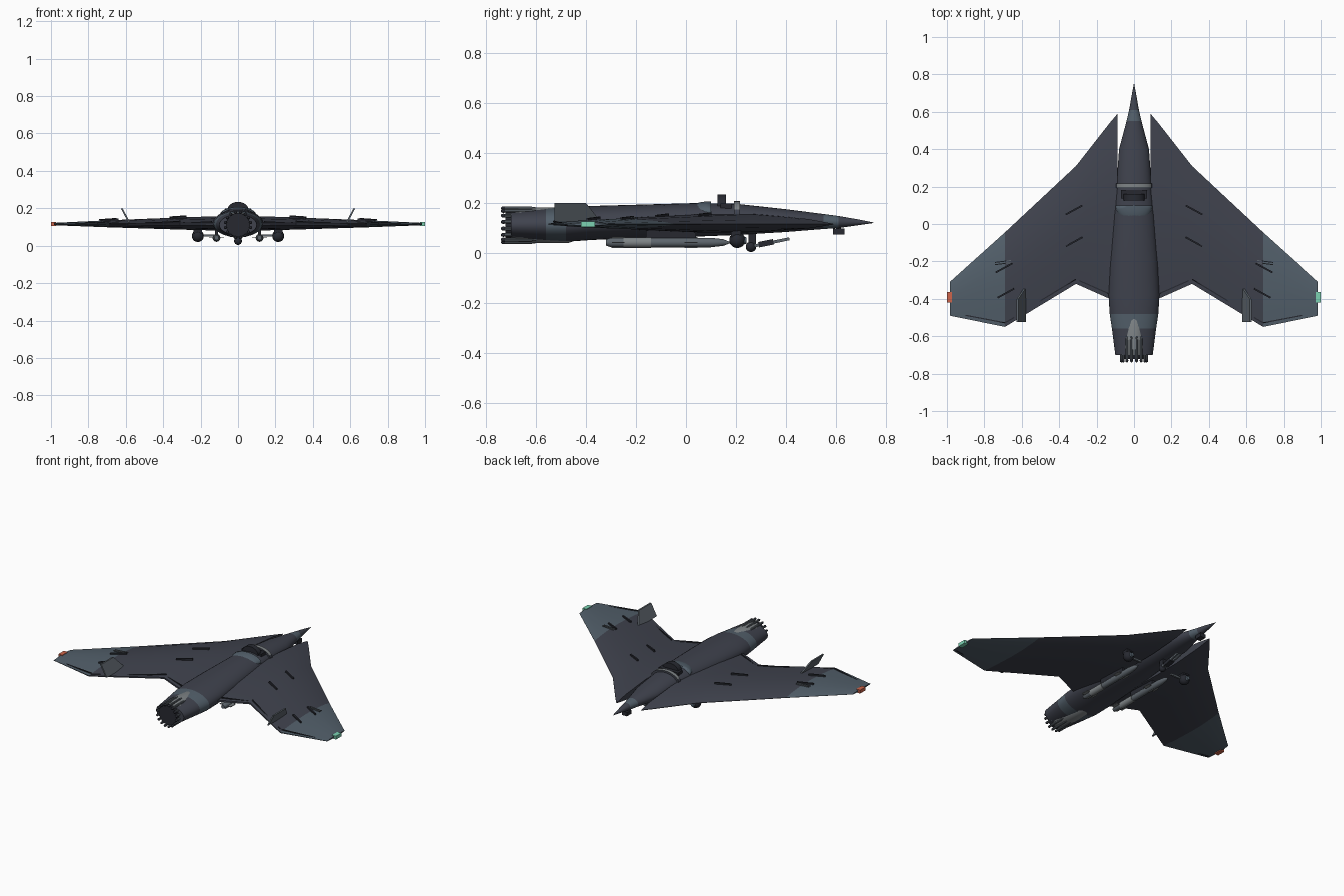
import bpy, bmesh, math
from mathutils import Vector, Matrix

if "Cube" in bpy.data.objects:
    bpy.data.objects.remove(bpy.data.objects["Cube"])


def make_material(name, rgb):
    m = bpy.data.materials.new(name)
    m.use_nodes = True
    m.diffuse_color = (*rgb, 1)
    bsdf = next(n for n in m.node_tree.nodes if n.type == 'BSDF_PRINCIPLED')
    bsdf.inputs["Base Color"].default_value = (*rgb, 1)
    return m


charcoal = make_material("charcoal", (.05, .055, .075))
slate = make_material("slate", (.085, .115, .145))
dark = make_material("dark metal", (.02, .022, .03))
steel = make_material("pale steel", (.21, .23, .24))
gunmetal = make_material("gunmetal", (.11, .13, .15))
red = make_material("red light", (.62, .13, .07))
green = make_material("green light", (.2, .65, .45))


def finish(name, bm, mats, smooth=False):
    bmesh.ops.recalc_face_normals(bm, faces=bm.faces)
    me = bpy.data.meshes.new(name)
    bm.to_mesh(me)
    bm.free()
    for m in mats:
        me.materials.append(m)
    ob = bpy.data.objects.new(name, me)
    bpy.context.collection.objects.link(ob)
    if smooth:
        bpy.ops.object.select_all(action='DESELECT')
        ob.select_set(True)
        bpy.context.view_layer.objects.active = ob
        bpy.ops.object.shade_smooth_by_angle(angle=math.radians(40))
    return ob


def loft(bm, rings):
    """Skin a list of closed rings and cap both ends."""
    loops = [[bm.verts.new(p) for p in r] for r in rings]
    n = len(loops[0])
    for a, b in zip(loops, loops[1:]):
        for i in range(n):
            j = (i + 1) % n
            bm.faces.new((a[i], a[j], b[j], b[i]))
    bm.faces.new(loops[0])
    bm.faces.new(loops[-1])


def ellipse(y, w, low, high, x=0, n=32):
    c, h = (low + high) / 2, (high - low) / 2
    return [(x + w * math.cos(2 * math.pi * i / n), y, c + h * math.sin(2 * math.pi * i / n))
            for i in range(n)]


def lathe(name, x, z, profile, mat, n=16):
    """Round body along y from (y, radius) pairs."""
    bm = bmesh.new()
    loft(bm, [ellipse(y, r, z - r, z + r, x, n) for y, r in profile])
    return finish(name, bm, [mat], True)


def box(name, centre, size, mat, rot=(0, 0, 0)):
    bm = bmesh.new()
    bmesh.ops.create_cube(bm, size=1)
    bmesh.ops.scale(bm, vec=size, verts=bm.verts)
    ob = finish(name, bm, [mat])
    ob.location, ob.rotation_euler = centre, rot
    return ob


def ball(name, centre, radii, mat):
    bm = bmesh.new()
    bmesh.ops.create_uvsphere(bm, u_segments=24, v_segments=14, radius=1)
    bmesh.ops.scale(bm, vec=radii, verts=bm.verts)
    bmesh.ops.translate(bm, vec=centre, verts=bm.verts)
    return finish(name, bm, [mat], True)


def lerp_table(table, x):
    for a, b in zip(table, table[1:]):
        if x <= b[0]:
            t = (x - a[0]) / (b[0] - a[0])
            return [p + t * (q - p) for p, q in zip(a, b)]
    return list(table[-1])


# Fuselage: y, half width, bottom, top
sections = [(.75, .001, .12, .122), (.68, .014, .11, .136), (.61, .026, .1, .148),
            (.55, .04, .096, .156), (.4, .08, .084, .175), (.2, .094, .072, .197),
            (.05, .11, .066, .2), (-.2, .128, .06, .193), (-.38, .136, .052, .188),
            (-.48, .13, .045, .184), (-.56, .118, .048, .178), (-.7, .1, .057, .166)]
bm = bmesh.new()
loft(bm, [ellipse(*s) for s in sections])
for f in bm.faces:
    y = f.calc_center_median().y
    f.material_index = 1 if -.56 < y < -.48 or .55 < y < .61 else 0
finish("fuselage", bm, [charcoal, slate], True)

# Wing: x, leading edge y, trailing edge y, half thickness
stations = [(.088, .59, -.42, .042), (.13, .54, -.4, .042), (.31, .31, -.32, .036),
            (.69, -.045, -.55, .021), (.985, -.31, -.49, .007)]
foil = [(0, .04), (.1, .5), (.3, .95), (.5, 1), (.75, .7), (1, .15)]
WING_Z = .115


def wing_top(x, y):
    _, le, te, h = lerp_table(stations, x)
    return WING_Z + h * lerp_table(foil, (le - y) / (le - te))[1]


for side, s in (("left", 1), ("right", -1)):
    bm = bmesh.new()
    rings = []
    for x, le, te, h in stations:
        top = [(s * x, le + (te - le) * u, WING_Z + h * v) for u, v in foil]
        low = [(s * x, le + (te - le) * u, WING_Z - h * v * .8) for u, v in reversed(foil)]
        rings.append(top + low)
    loft(bm, rings)
    for f in bm.faces:
        f.material_index = int(abs(f.calc_center_median().x) > .69)
    finish(side + "_wing", bm, [charcoal, slate], True)

    # Raised strakes on the wing
    for x, y in ((.32, .075), (.32, -.095), (.695, -.235), (.685, -.37)):
        box(side + "_strake", (s * x, y, wing_top(x, y) + .002), (.1, .009, .016), dark,
            (0, s * .06, -s * .5))
    for i in range(2):
        box(side + "_probe", (s * .7, -.2 - .012 * i, wing_top(.7, -.2) + .006),
            (.085, .005, .006), gunmetal, (0, 0, -s * .12))

    # Elevon hinge strips
    for (x0, y0), (x1, y1) in (((.31, -.295), (.59, -.465)), ((.14, -.37), (.31, -.295)),
                               ((.64, -.5), (.69, -.528)), ((.69, -.528), (.97, -.475))):
        mx, my = (x0 + x1) / 2, (y0 + y1) / 2
        box(side + "_elevon_hinge", (s * mx, my, wing_top(mx, my)),
            (math.hypot(x1 - x0, y1 - y0), .006, .006), dark,
            (0, s * .05, s * math.atan2(y1 - y0, x1 - x0)))

    # Canted fin
    bm = bmesh.new()
    outline = [(-.34, 0), (-.4, 1), (-.525, 1), (-.525, 0)]
    loft(bm, [[(s * (.582 + .04 * t + d), y, .125 + .075 * t) for y, t in outline]
              for d in (-.005, .005)])
    finish(side + "_fin", bm, [gunmetal])

    # Wing tip light
    box(side + "_tip_light", (s * .986, -.392, .115), (.028, .055, .022), green if s > 0 else red)

    # Slung missile, its bands, fins and pylon
    mx, mz = s * .115, .042
    lathe(side + "_missile", mx, mz, [(-.32, .012), (-.3, .019), (.1, .019), (.15, .013),
                                      (.175, .003)], gunmetal)
    lathe(side + "_missile_band", mx, mz, [(-.25, .021), (-.14, .021)], steel)
    for y in (-.27, .02):
        for a in (0, math.pi / 2):
            box(side + "_missile_fin", (mx, y, mz), (.08 if a == 0 else .044, .05, .004),
                steel, (0, a, 0))
    box(side + "_missile_pylon", (mx, -.06, .07), (.016, .2, .04), dark)

    # Sensor ball under the wing
    ball(side + "_sensor_ball", (s * .215, .205, .052), (.032, .032, .032), dark)
    lathe(side + "_sensor_lens", s * .215, .05, [(.23, .016), (.242, .012)], slate)
    box(side + "_sensor_mount", (s * .215, .2, .08), (.045, .04, .03), dark)
    box(side + "_sensor_arm", (s * .16, .2, .055), (.09, .012, .012), gunmetal)

# Canopy glass: a low dome cut flat at its front
glass = ball("canopy_glass", (0, .1, .165), (.097, .1, .042), slate)
bm = bmesh.new()
bm.from_mesh(glass.data)
cut = bmesh.ops.bisect_plane(bm, geom=bm.verts[:] + bm.edges[:] + bm.faces[:],
                             plane_co=(0, .1, 0), plane_no=(0, 1, 0), clear_outer=True)
bmesh.ops.holes_fill(bm, edges=[e for e in bm.edges if e.is_boundary])
bm.to_mesh(glass.data)
bm.free()

# Cockpit block and arched windscreen frame
bm = bmesh.new()
loft(bm, [ellipse(y, .056, .15, .234) for y in (.125, .16)])
finish("cockpit_arch", bm, [dark], True)
box("cockpit_slot", (0, .16, .186), (.14, .045, .024), dark)
bm = bmesh.new()
loft(bm, [ellipse(y, .097, .1, .207) for y in (.192, .216)])
for f in bm.faces:
    f.material_index = int(f.calc_center_median().z < .17)
finish("windscreen_frame", bm, [steel, charcoal], True)

# Nose sensor box and its stalk
box("nose_sensor", (0, .61, .086), (.036, .046, .025), dark)
box("nose_sensor_stalk", (0, .61, .102), (.012, .02, .02), dark)

# Belly gun: ball joint with a tilted barrel
ball("gun_ball", (0, .26, .025), (.021, .021, .021), dark)
box("gun_mount", (0, .265, .055), (.024, .03, .05), dark)
for dx in (-.01, .01):
    box("gun_barrel", (dx, .335, .041), (.011, .16, .012), gunmetal, (.2, 0, 0))
box("gun_sleeve", (0, .32, .039), (.032, .06, .022), dark, (.2, 0, 0))

# Engine nozzle with a recessed dark core
NZ = .111
lathe("nozzle", 0, NZ, [(-.44, .06), (-.47, .071), (-.66, .071), (-.7, .064)], steel, 32)
lathe("nozzle_core", 0, NZ, [(-.68, .055), (-.718, .055), (-.7181, .04), (-.7, .03)], dark, 32)
bm = bmesh.new()
loft(bm, [ellipse(y, .064, NZ - .064, NZ + .064) for y in (-.7, -.722)])
finish("nozzle_ring", bm, [dark], True)

# Ring of actuator rods with round ends
COUNT = 16
for i in range(COUNT):
    a = 2 * math.pi * (i + .5) / COUNT
    c, d = math.cos(a) * .069, NZ + math.sin(a) * .069
    lathe("nozzle_rod", c, d, [(-.6, .004), (-.62, .007), (-.725, .007)], gunmetal, 8)
    ball("nozzle_rod_end", (c, -.73, d), (.008, .01, .008), dark)
